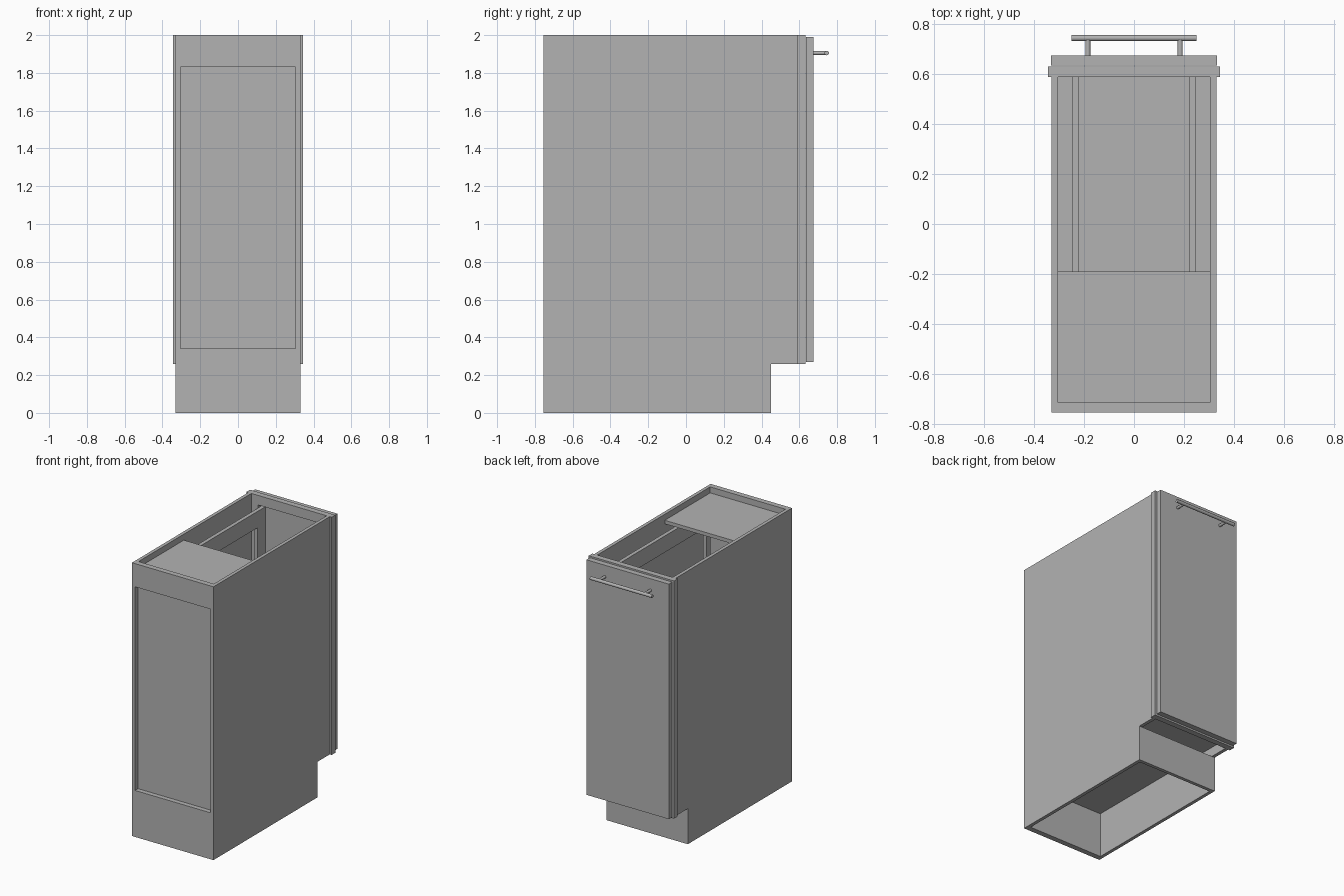
import bpy
import bmesh
from mathutils import Matrix

cube = bpy.data.objects.get("Cube")
if cube:
    bpy.data.objects.remove(cube, do_unlink=True)

grey = bpy.data.materials.new("plain grey")
grey.use_nodes = True
COLOUR = (0.45, 0.45, 0.45, 1)
grey.diffuse_color = COLOUR
grey.node_tree.nodes["Principled BSDF"].inputs["Base Color"].default_value = COLOUR


def finish(name, bm):
    bmesh.ops.recalc_face_normals(bm, faces=bm.faces)
    mesh = bpy.data.meshes.new(name)
    bm.to_mesh(mesh)
    bm.free()
    mesh.materials.append(grey)
    obj = bpy.data.objects.new(name, mesh)
    bpy.context.collection.objects.link(obj)
    return obj


def box(name, x, y, z):
    """Board given by its (min, max) along each axis."""
    bm = bmesh.new()
    bmesh.ops.create_cube(bm, size=1)
    for v in bm.verts:
        v.co = [r[0] if c < 0 else r[1] for c, r in zip(v.co, (x, y, z))]
    return finish(name, bm)


def prism(name, profile, x):
    """Side outline in (y, z), extruded between two x positions."""
    bm = bmesh.new()
    face = bm.faces.new([bm.verts.new((x[0], y, z)) for y, z in profile])
    new = bmesh.ops.extrude_face_region(bm, geom=[face])["geom"]
    bmesh.ops.translate(bm, vec=(x[1] - x[0], 0, 0),
                        verts=[v for v in new if isinstance(v, bmesh.types.BMVert)])
    return finish(name, bm)


def rod(name, radius, length, centre, axis):
    bm = bmesh.new()
    turn = Matrix.Rotation(1.5708, 4, "Y" if axis == "x" else "X")
    bmesh.ops.create_cone(bm, cap_ends=True, segments=20, radius1=radius, radius2=radius,
                          depth=length, matrix=Matrix.Translation(centre) @ turn)
    obj = finish(name, bm)
    for p in obj.data.polygons:
        p.use_smooth = len(p.vertices) == 4


def span(side, a, b):
    """Range from a to b outward from the middle, on either side."""
    return tuple(sorted((side * a, side * b)))


# Carcass sides with the toe notch, face frame stiles, pull-out frames, handle posts
outline = [(-0.755, 0), (0.45, 0), (0.45, 0.26), (0.59, 0.26), (0.59, 2), (-0.755, 2)]
for side, label in ((1, "left"), (-1, "right")):
    prism(label + "_side_panel", outline, span(side, 0.305, 0.33))
    box(label + "_stile", span(side, 0.25, 0.345), (0.59, 0.632), (0.26, 2))
    rail = span(side, 0.22, 0.248)
    for part, z in (("upper", (1.79, 1.91)), ("lower", (0.38, 0.5))):
        box(f"{label}_pullout_{part}_rail", rail, (-0.6, 0.632), z)
    for part, y in (("door_end", (0.54, 0.632)), ("inner_end", (-0.6, -0.55))):
        box(f"{label}_pullout_{part}_post", rail, y, (0.5, 1.79))
    rod(label + "_handle_post", 0.01, 0.07, (side * 0.185, 0.708, 1.905), "y")

# Carcass cross boards
inner = (-0.305, 0.305)
for name, y, z in (
    ("end_top_rail", (-0.755, -0.715), (1.83, 2)),
    ("end_bottom_rail", (-0.755, -0.715), (0, 0.34)),
    ("recessed_end_panel", (-0.72, -0.7), (0.33, 1.94)),
    ("top_stretcher", (-0.715, -0.19), (1.93, 1.956)),
    ("floor_board", (-0.715, 0.6), (0.33, 0.36)),
    ("toe_kick", (0.425, 0.45), (0, 0.26)),
):
    box(name, inner, y, z)

# Face frame rails
for name, z in (("frame_top_rail", (1.93, 2)), ("frame_bottom_rail", (0.26, 0.34))):
    box(name, (-0.25, 0.25), (0.59, 0.632), z)

# Pull-out tray and its inner cross rail
box("pullout_tray", (-0.22, 0.22), (-0.6, 0.632), (0.38, 0.41))
box("pullout_cross_rail", (-0.22, 0.22), (-0.6, -0.57), (1.79, 1.91))

# Door and bar handle
box("door", (-0.333, 0.333), (0.635, 0.675), (0.27, 1.99))
rod("handle_bar", 0.012, 0.5, (0, 0.745, 1.905), "x")
